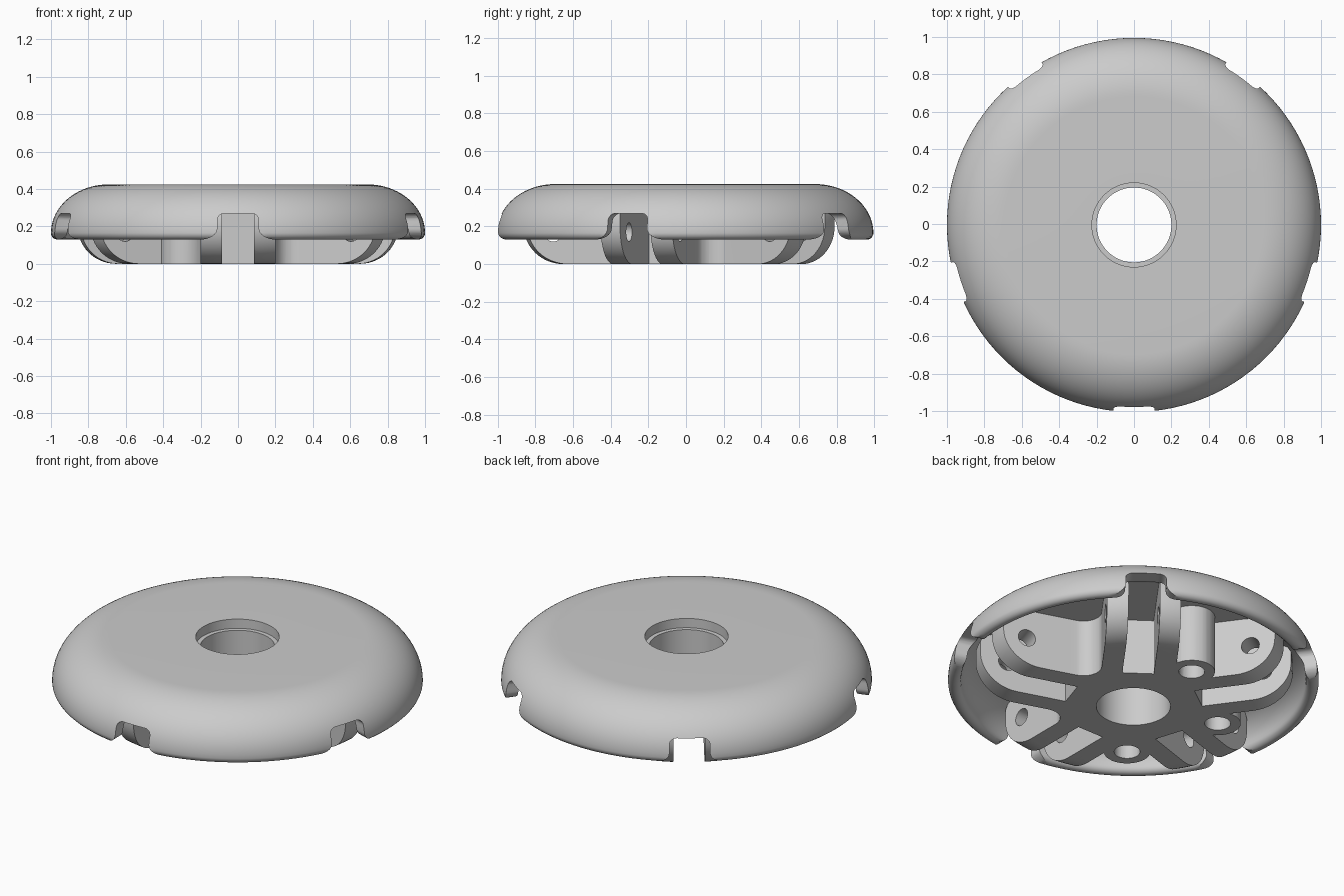
import bpy, bmesh, math
from mathutils import Vector, Matrix

if "Cube" in bpy.data.objects:
    bpy.data.objects.remove(bpy.data.objects["Cube"])

grey = bpy.data.materials.new("plain grey")
grey.use_nodes = True
grey.diffuse_color = (0.6, 0.6, 0.6, 1)
grey.node_tree.nodes["Principled BSDF"].inputs["Base Color"].default_value = (0.6, 0.6, 0.6, 1)

COUNT = 5
STEP = math.tau / COUNT
ARMS = [-math.pi / 2 + STEP * i for i in range(COUNT)]
HALF, SLOT, FILLET = 0.2, 0.085, 0.1


def polar(r, a):
    return Vector((r * math.cos(a), r * math.sin(a)))


def arc(cx, cy, rx, ry, a0, a1, n):
    angles = [math.radians(a0 + (a1 - a0) * i / n) for i in range(n + 1)]
    return [(cx + rx * math.cos(a), cy + ry * math.sin(a)) for a in angles]


def finish(name, bm):
    bmesh.ops.remove_doubles(bm, verts=bm.verts, dist=1e-5)
    bmesh.ops.recalc_face_normals(bm, faces=bm.faces)
    mesh = bpy.data.meshes.new(name)
    bm.to_mesh(mesh)
    bm.free()
    obj = bpy.data.objects.new(name, mesh)
    bpy.context.collection.objects.link(obj)
    mesh.materials.append(grey)
    return obj


def lathe(name, profile, steps=120):
    """Spin a closed (radius, height) profile round the z axis."""
    bm = bmesh.new()
    verts = [bm.verts.new((r, 0, z)) for r, z in profile]
    edges = [bm.edges.new((v, verts[(i + 1) % len(verts)])) for i, v in enumerate(verts)]
    bmesh.ops.spin(bm, geom=verts + edges, cent=(0, 0, 0), axis=(0, 0, 1),
                   angle=math.tau, steps=steps, use_merge=True)
    return finish(name, bm)


def prism(name, points, low, high, matrix=Matrix()):
    """Extrude a flat outline along local z."""
    bm = bmesh.new()
    face = bm.faces.new([bm.verts.new((x, y, low)) for x, y in points])
    new = bmesh.ops.extrude_face_region(bm, geom=[face])["geom"]
    bmesh.ops.translate(bm, vec=(0, 0, high - low),
                        verts=[v for v in new if isinstance(v, bmesh.types.BMVert)])
    bm.transform(matrix)
    return finish(name, bm)


def combine(obj, tool, operation):
    tool.hide_render = True
    mod = obj.modifiers.new("combine", "BOOLEAN")
    mod.operation, mod.object, mod.solver = operation, tool, "EXACT"
    bpy.context.view_layer.objects.active = obj
    bpy.ops.object.modifier_apply(modifier=mod.name)
    bpy.data.objects.remove(tool)


def circle(centre, r, n=32):
    return arc(centre[0], centre[1], r, r, 0, 360 - 360 / n, n - 1)


# Domed shell with a stepped centre hole and a rounded rim
profile = [(0.2, 0.355), (0.2, 0.345), (0.225, 0.345), (0.225, 0.425)]
profile[:2] = [(0.2, 0.34), (0.2, 0.345)]
profile += arc(0.69, 0.165, 0.31, 0.26, 90, 0, 20)
profile += arc(0.965, 0.165, 0.035, 0.035, -15, -180, 8)
profile += arc(0.69, 0.165, 0.24, 0.175, 6, 90, 16)
shell = lathe("domed_shell", profile)

# Flared rim notches, one above each arm
side = arc(0.2, 0.19, 0.09, 0.06, -90, -180, 8) + arc(0.07, 0.235, 0.04, 0.035, 0, 90, 6)
notch = [(0.2, 0.05)] + side
notch += [(-x, z) for x, z in reversed(notch)]
for a in ARMS:
    # local x = across the arm, local y = up, local z = outwards
    turn = Matrix.Rotation(a + math.pi / 2, 4, "Z") @ Matrix.Rotation(math.pi / 2, 4, "X")
    combine(shell, prism("notch_cutter", notch, 0.75, 1.2, turn), "DIFFERENCE")

# Hub with radiating arms joined by fillets
outline = []
for a in ARMS:
    for t in (-HALF, HALF):
        outline.append(polar(1, a) + polar(t, a + math.pi / 2))
    mid = a + STEP / 2
    c = polar((HALF + FILLET) / math.sin(STEP / 2), mid)
    m = math.degrees(mid)
    outline += arc(c.x, c.y, FILLET, FILLET, m + 234, m + 126, 12)
hub = prism("hub_and_arms", outline, 0, 0.37)

# Screw bosses in three of the gaps
bosses = [polar(0.49, math.radians(d)) for d in (90, 162, 234)]
for p in bosses:
    combine(hub, prism("boss", circle(p, 0.125), 0, 0.37), "UNION")

# Rounded ends of the arms
limit = [(0.1, 0.0)] + arc(0.65, 0.2, 0.21, 0.2, -90, 0, 14) + [(0.86, 0.27), (0.8, 0.37), (0.1, 0.37)]
limit[0] = (0.2, 0.0)
limit[-1] = (0.2, 0.37)
combine(hub, lathe("end_limit", limit), "INTERSECT")

# Slots, cross pin holes and screw holes
for a in ARMS:
    spin = Matrix.Rotation(a, 4, "Z")
    slot = [(0.36, -SLOT), (1.1, -SLOT), (1.1, SLOT), (0.36, SLOT)]
    combine(hub, prism("slot_cutter", slot, -0.1, 0.33, spin), "DIFFERENCE")
    across = spin @ Matrix.Rotation(math.pi / 2, 4, "X")
    combine(hub, prism("pin_cutter", circle((0.7, 0.17), 0.05), -0.25, 0.25, across), "DIFFERENCE")
for p in bosses:
    combine(hub, prism("screw_cutter", circle(p, 0.07), -0.1, 0.27), "DIFFERENCE")

# Smooth the curves, keep the edges, and centre the model
for obj in (shell, hub):
    obj.location.y = -0.005
    bpy.ops.object.select_all(action="DESELECT")
    obj.select_set(True)
    bpy.context.view_layer.objects.active = obj
    bpy.ops.object.shade_smooth_by_angle(angle=math.radians(35))
